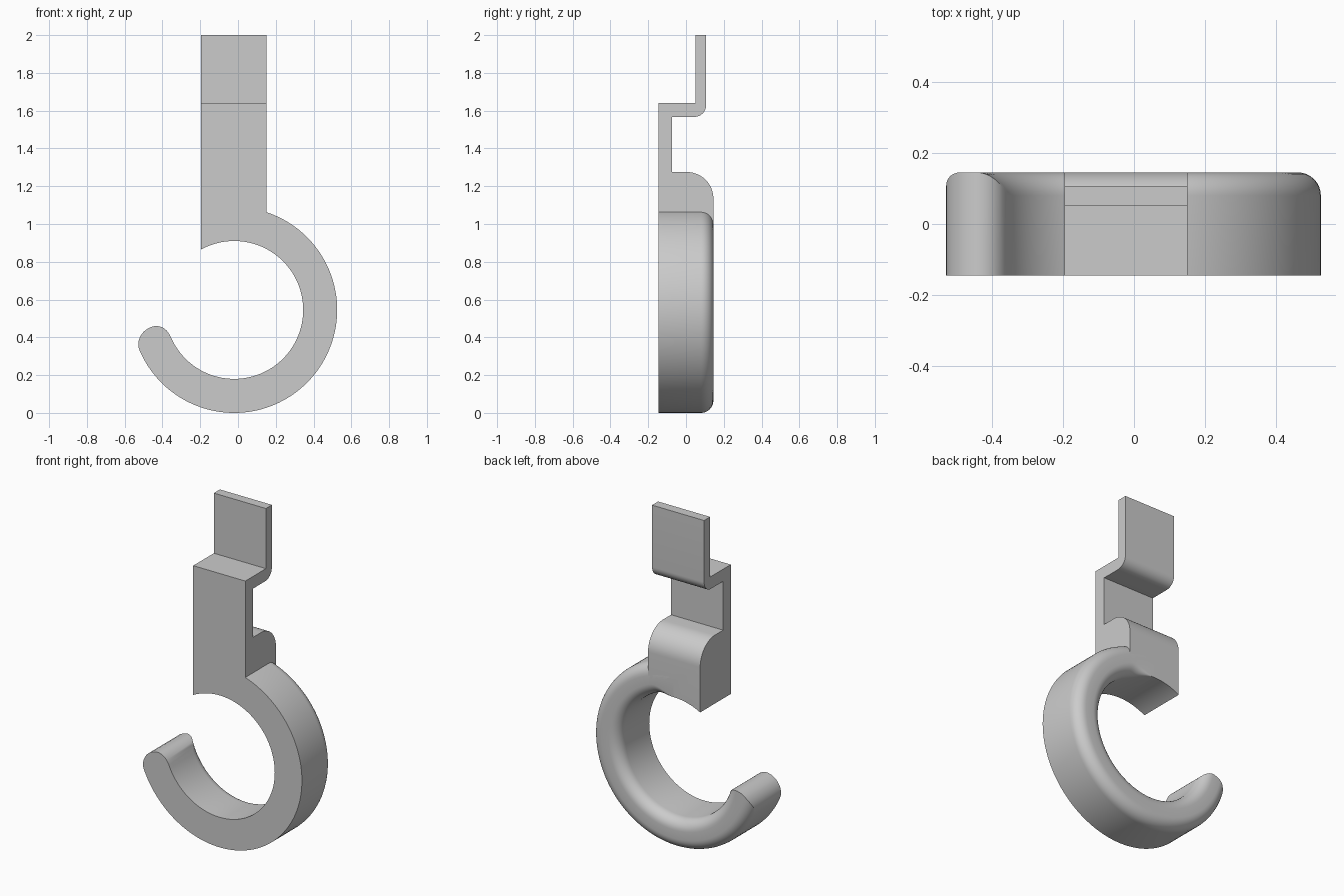
import bpy, bmesh, math
from math import sin, cos, pi, radians, sqrt

cube = bpy.data.objects.get("Cube")
if cube:
    bpy.data.objects.remove(cube, do_unlink=True)

CX, CZ = -0.02, 0.545           # ring centre
R_IN, R_OUT = 0.365, 0.545
FRONT, BACK = -0.145, 0.145
FILLET = 0.065
X0, X1 = -0.195, 0.15           # shank sides

grey = bpy.data.materials.new("plain grey")
grey.use_nodes = True
grey.diffuse_color = (0.6, 0.6, 0.6, 1)
grey.node_tree.nodes["Principled BSDF"].inputs["Base Color"].default_value = (0.6, 0.6, 0.6, 1)


def finish(bm, name):
    bmesh.ops.recalc_face_normals(bm, faces=bm.faces)
    me = bpy.data.meshes.new(name)
    bm.to_mesh(me)
    bm.free()
    me.materials.append(grey)
    ob = bpy.data.objects.new(name, me)
    bpy.context.collection.objects.link(ob)
    return ob


def activate(ob):
    bpy.ops.object.select_all(action='DESELECT')
    ob.select_set(True)
    bpy.context.view_layer.objects.active = ob


def prism(name, points, offset):
    """Extrude a closed outline of 3D points along an offset."""
    bm = bmesh.new()
    face = bm.faces.new([bm.verts.new(p) for p in points])
    ext = bmesh.ops.extrude_face_region(bm, geom=[face])
    bmesh.ops.translate(bm, vec=offset,
                        verts=[v for v in ext["geom"] if isinstance(v, bmesh.types.BMVert)])
    return finish(bm, name)


def arc(cx, cz, r, a0, a1, n):
    angles = [radians(a0 + (a1 - a0) * i / n) for i in range(n + 1)]
    return [(cx + r * cos(a), cz + r * sin(a)) for a in angles]


# Shank: stepped side profile (y, z) extruded across x
side = [(FRONT, 0.8), (FRONT, 1.64), (0.05, 1.64), (0.05, 2.0), (0.107, 2.0)]
side += arc(0.044, 1.63, 0.063, 0, -90, 10)
side += [(-0.073, 1.567), (-0.073, 1.275)]
side += arc(0.005, 1.135, 0.14, 90, 0, 14)
side += [(BACK, 0.8)]
shank = prism("shank", [(X0, y, z) for y, z in side], (X1 - X0, 0, 0))

# Round the foot of the shank to the ring opening
cut = arc(CX, CZ, R_IN, 130, 90, 20) + arc(CX, CZ, 0.455, 90, 58, 16)
cut += [(0.4, 0.5), (-0.4, 0.5)]
cutter = prism("foot_cutter", [(x, -0.5, z) for x, z in cut], (0, 1, 0))
cutter.hide_render = True
mod = shank.modifiers.new("foot", 'BOOLEAN')
mod.operation = 'DIFFERENCE'
mod.solver = 'EXACT'
mod.object = cutter
activate(shank)
bpy.ops.object.modifier_apply(modifier=mod.name)
bpy.data.objects.remove(cutter, do_unlink=True)
bpy.ops.object.shade_smooth_by_angle(angle=radians(30))

# Hook: swept section with both back edges rounded and a round tip
STEPS, N = 96, 8
START, END = radians(90), radians(-157)
MID, HALF = (R_IN + R_OUT) / 2, (R_OUT - R_IN) / 2


def section(blend):
    """Radius and back y from inner to outer wall; blend grows the inner rounding."""
    q = [i / N * pi / 2 for i in range(N + 1)]
    inner = [(R_IN + FILLET * blend * (1 - cos(a)), BACK - FILLET * blend * (1 - sin(a))) for a in q]
    outer = [(R_OUT - FILLET * (1 - cos(a)), BACK - FILLET * (1 - sin(a))) for a in reversed(q)]
    return inner + [(MID, BACK)] + outer


bm = bmesh.new()
rings = []
for s in range(STEPS + 1):
    t = s / STEPS
    b = min(1, max(0.02, t * (START - END) / radians(22)))
    b = b * b * (3 - 2 * b)
    front, back = [], []
    for r, y in section(b):
        # each strand ends on the round tip
        reach = sqrt(max(0, HALF ** 2 - (r - MID) ** 2)) / r
        tail = max(0, (t - 0.75) / 0.25)
        a = START + (END - START) * t - reach * tail
        x, z = CX + r * cos(a), CZ + r * sin(a)
        front.append(bm.verts.new((x, FRONT, z)))
        back.append(bm.verts.new((x, y, z)))
    rings.append((front, back))
loops = [f + b[::-1] for f, b in rings]
for p, q in zip(loops, loops[1:]):
    for i in range(len(p)):
        j = (i + 1) % len(p)
        bm.faces.new((p[i], p[j], q[j], q[i]))
for front, back in (rings[0], rings[-1]):
    for i in range(len(front) - 1):
        bm.faces.new((front[i], front[i + 1], back[i + 1], back[i]))
hook = finish(bm, "hook")
activate(hook)
bpy.ops.object.shade_smooth_by_angle(angle=radians(32))
